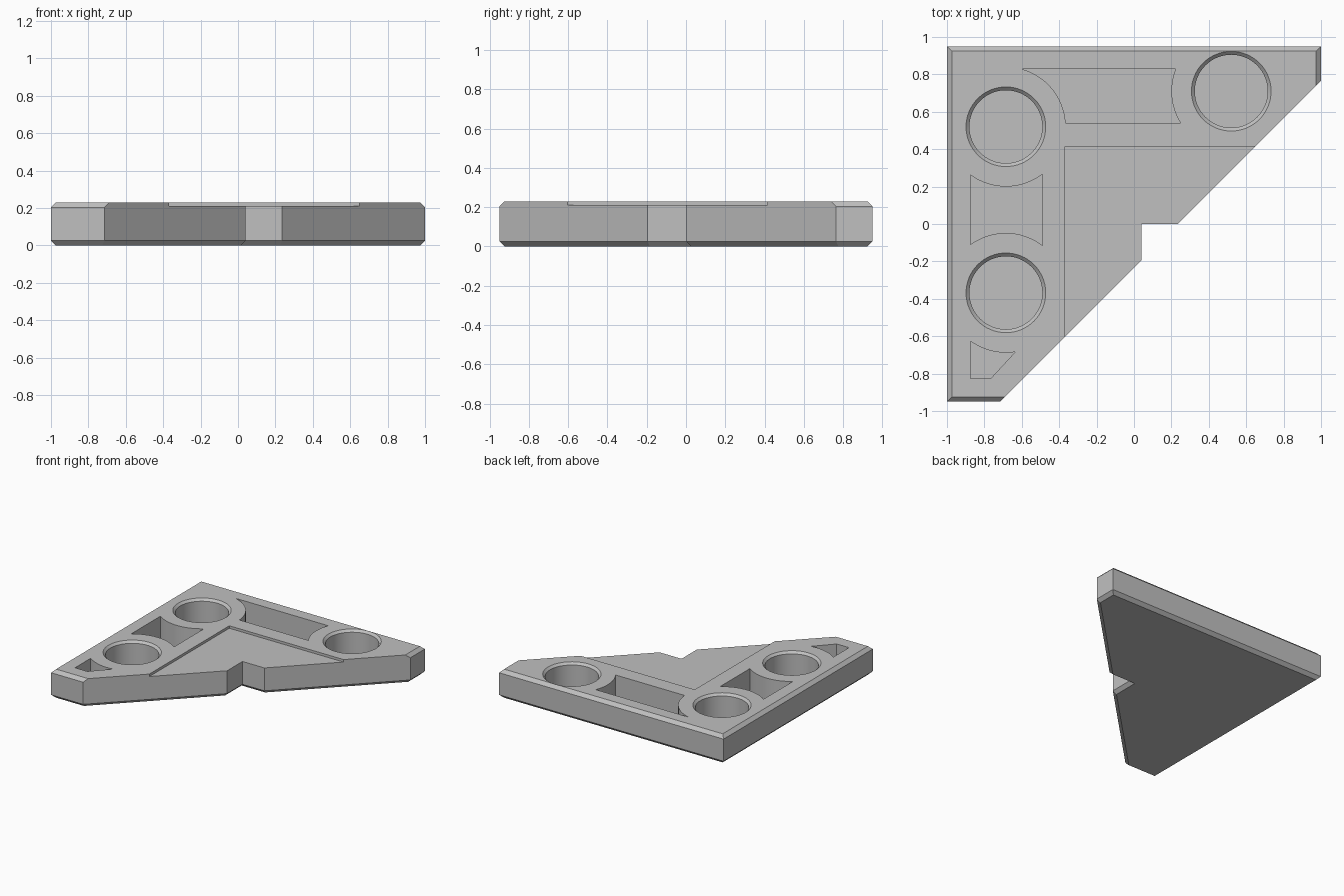
import bpy
import bmesh
import math
from mathutils import Vector

cube = bpy.data.objects.get("Cube")
if cube:
    bpy.data.objects.remove(cube, do_unlink=True)

TOP, FLOOR, BEVEL = 0.23, 0.03, 0.026
HOLE_R, ARC_R = 0.195, 0.32

gray = bpy.data.materials.new("Plain gray")
gray.use_nodes = True
gray.diffuse_color = (0.53, 0.53, 0.53, 1)
gray.node_tree.nodes["Principled BSDF"].inputs["Base Color"].default_value = (0.53, 0.53, 0.53, 1)


def loft(name, rings):
    """Solid from stacked counter-clockwise rings, each given as (points, z)."""
    bm = bmesh.new()
    loops = [[bm.verts.new((p[0], p[1], z)) for p in pts] for pts, z in rings]
    bm.faces.new(loops[0][::-1])
    bm.faces.new(loops[-1])
    for low, high in zip(loops, loops[1:]):
        n = len(low)
        for i in range(n):
            j = (i + 1) % n
            bm.faces.new((low[i], low[j], high[j], high[i]))
    bmesh.ops.recalc_face_normals(bm, faces=bm.faces)
    mesh = bpy.data.meshes.new(name)
    bm.to_mesh(mesh)
    bm.free()
    mesh.materials.append(gray)
    obj = bpy.data.objects.new(name, mesh)
    bpy.context.scene.collection.objects.link(obj)
    return obj


def inset(points, distances):
    """Move each edge of the outline inward by its own distance."""
    pts = [Vector(p) for p in points]
    n = len(pts)
    lines = []
    for i in range(n):
        d = (pts[(i + 1) % n] - pts[i]).normalized()
        lines.append((pts[i] + Vector((-d.y, d.x)) * distances[i], d))
    result = []
    for i in range(n):
        (a, da), (b, db) = lines[i - 1], lines[i]
        t = (b - a).cross(db) / da.cross(db)
        result.append(a + da * t)
    return result


def arc(centre, x=None, y=None, side=1):
    """Point on the clearance circle at a given x or y."""
    if x is not None:
        return (x, centre[1] + side * math.sqrt(ARC_R**2 - (x - centre[0])**2))
    return (centre[0] + side * math.sqrt(ARC_R**2 - (y - centre[1])**2), y)


def sweep(centre, start, end, steps=16):
    """Points along the clearance circle by the shorter way round."""
    a = math.atan2(start[1] - centre[1], start[0] - centre[0])
    b = math.atan2(end[1] - centre[1], end[0] - centre[0])
    turn = (b - a + math.pi) % math.tau - math.pi
    return [(centre[0] + ARC_R * math.cos(a + turn * i / steps),
             centre[1] + ARC_R * math.sin(a + turn * i / steps)) for i in range(steps + 1)]


def circle(centre, r, n=64):
    return [(centre[0] + r * math.cos(math.tau * i / n),
             centre[1] + r * math.sin(math.tau * i / n)) for i in range(n)]


# Plate: bevelled all round below, and only on the straight outer sides above
outline = [(-1, -0.95), (-0.715, -0.95), (0.04, -0.195), (0.04, 0),
           (0.235, 0), (1, 0.765), (1, 0.95), (-1, 0.95)]
upper = [BEVEL, 0, 0, 0, 0, BEVEL, BEVEL, BEVEL]
plate = loft("corner_plate", [(inset(outline, [BEVEL] * len(outline)), 0), (outline, BEVEL),
                              (outline, TOP - BEVEL), (inset(outline, upper), TOP)])

# Round holes with a chamfered lip
corner, front, back = (-0.685, 0.52), (-0.685, -0.368), (0.52, 0.71)
cutters = []
for c in (corner, front, back):
    cutters.append(loft("hole_cutter", [
        (circle(c, HOLE_R), FLOOR), (circle(c, HOLE_R), TOP - 0.018),
        (circle(c, HOLE_R + 0.018), TOP), (circle(c, HOLE_R + 0.018), TOP + 0.1)]))

# Pockets whose ends follow the holes
left, right, low, high = -0.875, -0.49, 0.54, 0.83
side_pocket = (sweep(front, arc(front, x=left), arc(front, x=right))
               + sweep(corner, arc(corner, x=right, side=-1), arc(corner, x=left, side=-1)))
back_pocket = (sweep(back, arc(back, y=low, side=-1), arc(back, y=high, side=-1))
               + sweep(corner, arc(corner, y=high), arc(corner, y=low)))
tip_pocket = ([(left, -0.825), (-0.765, -0.825)]
              + sweep(front, arc(front, x=-0.635, side=-1), arc(front, x=left, side=-1)))
for pocket in (side_pocket, back_pocket, tip_pocket):
    cutters.append(loft("pocket_cutter", [(pocket, FLOOR), (pocket, TOP + 0.1)]))

# Shallow step in the inner corner
step = [(-0.368, -1.2), (1.2, -1.2), (1.2, 0.415), (-0.368, 0.415)]
cutters.append(loft("step_cutter", [(step, 0.21), (step, TOP + 0.1)]))

# Cut everything and keep the finished mesh
for cutter in cutters:
    cutter.hide_render = True
    mod = plate.modifiers.new("cut", "BOOLEAN")
    mod.operation = "DIFFERENCE"
    mod.solver = "EXACT"
    mod.object = cutter
bpy.context.view_layer.update()
finished = bpy.data.meshes.new_from_object(plate.evaluated_get(bpy.context.evaluated_depsgraph_get()))
plate.modifiers.clear()
plate.data = finished
for cutter in cutters:
    bpy.data.objects.remove(cutter, do_unlink=True)

# Smooth the round walls only
for obj in bpy.context.selected_objects:
    obj.select_set(False)
plate.select_set(True)
bpy.context.view_layer.objects.active = plate
bpy.ops.object.shade_smooth_by_angle(angle=math.radians(25))
